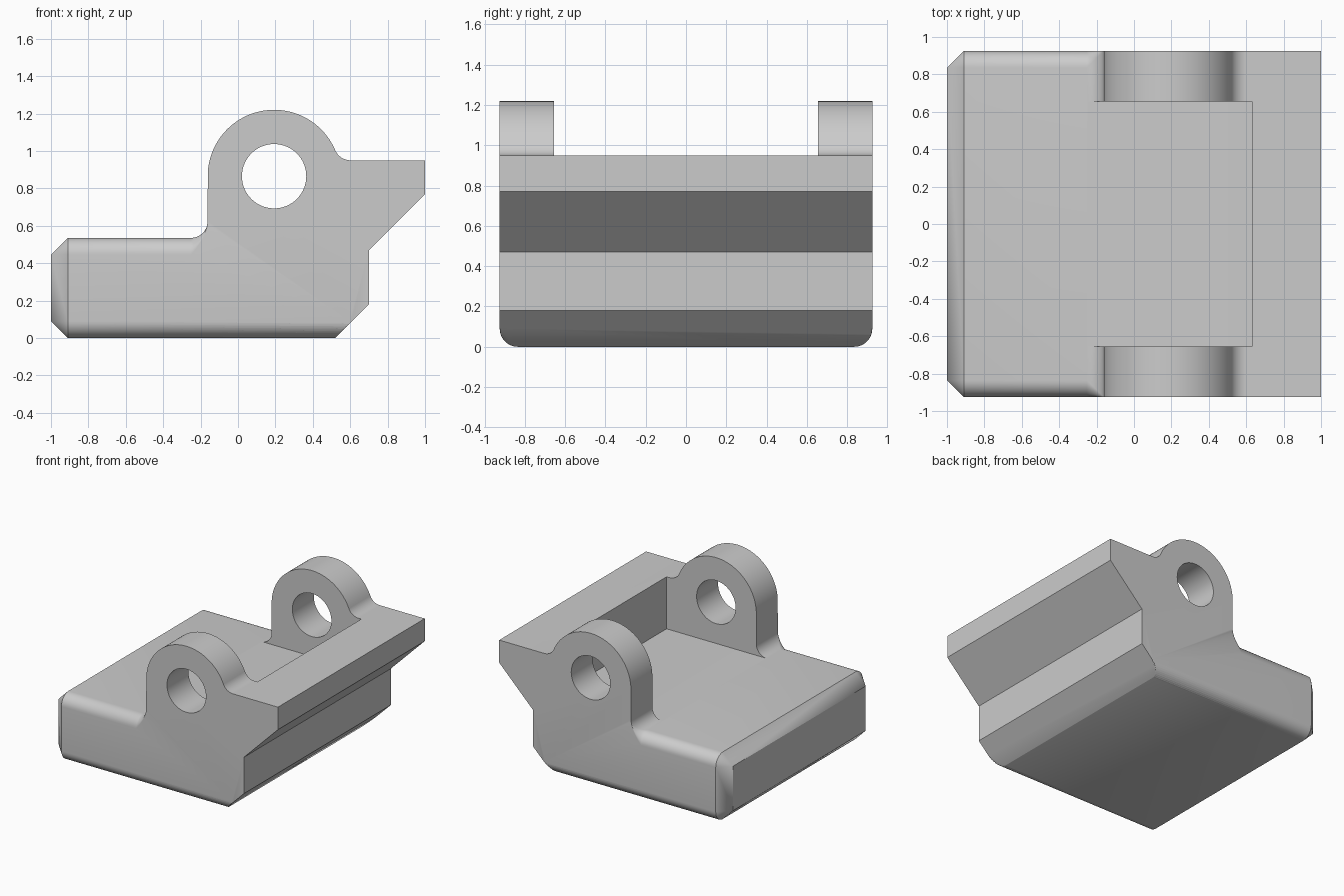
import bpy
import bmesh
from math import cos, sin, pi, sqrt

if "Cube" in bpy.data.objects:
    bpy.data.objects.remove(bpy.data.objects["Cube"])

HALF_W, SLAB_TOP, DECK_TOP = 0.925, 0.535, 0.95
R = 0.09                                # edge rounding, fillets and end chamfer
EYE_X, EYE_Z, EYE_R, HOLE_R = 0.193, 0.865, 0.355, 0.172
WALL = EYE_X - EYE_R                    # upright rear wall of the lugs
FIL_Z = DECK_TOP + R                    # centre of the lug-to-deck fillet
FIL_X = EYE_X + sqrt((EYE_R + R) ** 2 - (FIL_Z - EYE_Z) ** 2)
TANGENT = EYE_X + (FIL_X - EYE_X) * EYE_R / (EYE_R + R)
HEEL, STEP = 0.52, 0.70                 # lower chamfer start, overhang start
N = 10
EPS = 0.0004

grey = bpy.data.materials.new("plain grey")
grey.use_nodes = True
grey.diffuse_color = (0.6, 0.6, 0.6, 1)
grey.node_tree.nodes["Principled BSDF"].inputs["Base Color"].default_value = (0.6, 0.6, 0.6, 1)


def arc_height(r, d):
    return sqrt(max(0, r * r - d * d))


def top_z(x):
    if x <= WALL - R:
        return SLAB_TOP
    if x <= WALL:
        return SLAB_TOP + R - arc_height(R, x - WALL + R)
    if x <= TANGENT:
        return EYE_Z + arc_height(EYE_R, x - EYE_X)
    if x <= FIL_X:
        return FIL_Z - arc_height(R, x - FIL_X)
    return DECK_TOP


def bottom_z(x):
    return max(0, x - HEEL) if x <= STEP else 0.47 + x - STEP


def section(x):
    """Closed cross-section at x, with rounded corners that fade into the lugs."""
    inset = R if x < -0.95 else 0
    w, low, high = HALF_W - inset, inset, top_z(x) - inset
    r_low = R - inset
    r_high = r_low * min(1, max(0, (WALL - x) / R))
    angles = [i * pi / 2 / N for i in range(N + 1)]
    side = [(w - r_low + r_low * sin(a), max(bottom_z(x), low + r_low * (1 - cos(a)))) for a in angles]
    side += [(w - r_high + r_high * cos(a), high - r_high * (1 - sin(a))) for a in angles]
    return [(x, y, z) for y, z in side] + [(x, -y, z) for y, z in reversed(side)]


def finish(name, bm):
    bmesh.ops.recalc_face_normals(bm, faces=bm.faces)
    mesh = bpy.data.meshes.new(name)
    bm.to_mesh(mesh)
    bm.free()
    mesh.materials.append(grey)
    obj = bpy.data.objects.new(name, mesh)
    bpy.context.collection.objects.link(obj)
    return obj


# Stations along the length, dense on each curve
stations = {-1, -1 + R, WALL, WALL + EPS, STEP, STEP + EPS, 1, TANGENT}
for i in range(N + 1):
    a = i * pi / 2 / N
    stations.add(WALL - R + R * sin(a))
    stations.add(HEEL + R * (1 - cos(a)))
    stations.add(FIL_X - (FIL_X - TANGENT) * sin(a))
for i in range(1, 48):
    x = EYE_X - EYE_R * cos(i * pi / 48)
    if x < TANGENT:
        stations.add(x)

# Block lofted through the sections
bm = bmesh.new()
rings = [[bm.verts.new(p) for p in section(x)] for x in sorted(stations)]
for ring, following in zip(rings, rings[1:]):
    for i in range(len(ring)):
        j = (i + 1) % len(ring)
        bm.faces.new((ring[i], ring[j], following[j], following[i]))
bm.faces.new(rings[0])
bm.faces.new(rings[-1])
bmesh.ops.remove_doubles(bm, verts=bm.verts, dist=0.00001)
bmesh.ops.dissolve_degenerate(bm, edges=bm.edges, dist=0.00001)
bmesh.ops.dissolve_limit(bm, angle_limit=0.002, verts=bm.verts, edges=bm.edges)
block = finish("hinge_block", bm)

# Pocket between the lugs
bm = bmesh.new()
bmesh.ops.create_cube(bm, size=1)
for v in bm.verts:
    v.co.x = 0.63 if v.co.x > 0 else WALL - R - 0.05
    v.co.y *= 2 * 0.655
    v.co.z = 1.5 if v.co.z > 0 else SLAB_TOP + EPS
pocket = finish("pocket_cutter", bm)

# Pin hole through both lugs
bm = bmesh.new()
bmesh.ops.create_cone(bm, cap_ends=True, segments=64, radius1=HOLE_R, radius2=HOLE_R, depth=3)
for v in bm.verts:
    v.co = (v.co.x + EYE_X, v.co.z, v.co.y + EYE_Z)
pin_hole = finish("pin_hole_cutter", bm)

bpy.context.view_layer.objects.active = block
block.select_set(True)
for cutter in (pocket, pin_hole):
    mod = block.modifiers.new(cutter.name, "BOOLEAN")
    mod.operation, mod.solver, mod.object = "DIFFERENCE", "EXACT", cutter
    bpy.ops.object.modifier_apply(modifier=mod.name)
    bpy.data.objects.remove(cutter)

bpy.ops.object.shade_smooth_by_angle(angle=pi / 6)
